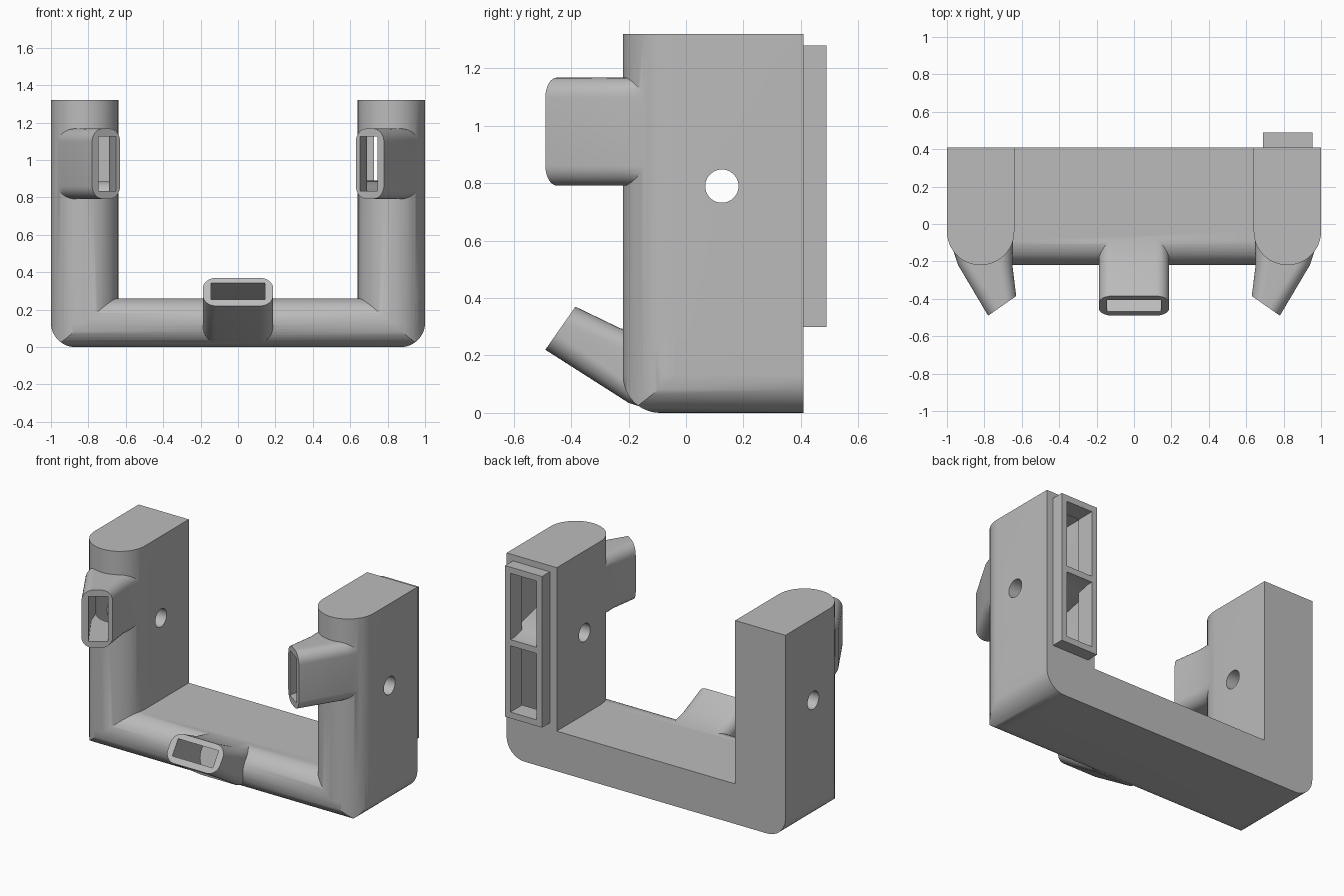
import bpy, bmesh, math
from mathutils import Vector

default = bpy.data.objects.get("Cube")
if default:
    bpy.data.objects.remove(default, do_unlink=True)

grey = bpy.data.materials.new("plain grey")
grey.use_nodes = True
grey.diffuse_color = (0.5, 0.5, 0.5, 1)
grey.node_tree.nodes["Principled BSDF"].inputs["Base Color"].default_value = (0.5, 0.5, 0.5, 1)

BACK, FRONT, WALL = 0.41, -0.22, 0.04
TOP, BEAM, POST = 1.32, 0.26, 0.36
NOZZLE_Z = 0.98


def loft(name, rings):
    """Closed solid through a list of equal-length rings of points."""
    bm = bmesh.new()
    rows = [[bm.verts.new(p) for p in ring] for ring in rings]
    n = len(rows[0])
    for a, b in zip(rows, rows[1:]):
        for i in range(n):
            bm.faces.new((a[i], a[(i + 1) % n], b[(i + 1) % n], b[i]))
    bm.faces.new(rows[0])
    bm.faces.new(rows[-1])
    bmesh.ops.recalc_face_normals(bm, faces=bm.faces)
    mesh = bpy.data.meshes.new(name)
    bm.to_mesh(mesh)
    bm.free()
    mesh.materials.append(grey)
    ob = bpy.data.objects.new(name, mesh)
    bpy.context.collection.objects.link(ob)
    return ob


def prism(name, pts, axis, lo, hi):
    """Extrude a flat outline along one axis."""
    def place(p, t):
        q = list(p)
        q.insert("xyz".index(axis), t)
        return q
    return loft(name, [[place(p, t) for p in pts] for t in (lo, hi)])


def box(name, x0, x1, y0, y1, z0, z1):
    return prism(name, [(x0, y0), (x1, y0), (x1, y1), (x0, y1)], "z", z0, z1)


def arc(cx, cy, r, a0, a1, n=12):
    angles = [math.radians(a0 + (a1 - a0) * i / n) for i in range(n + 1)]
    return [(cx + r * math.cos(a), cy + r * math.sin(a)) for a in angles]


def combine(target, other, operation):
    """Apply a boolean and discard the helper."""
    other.hide_render = True
    mod = target.modifiers.new("join", "BOOLEAN")
    mod.object, mod.operation, mod.solver = other, operation, "EXACT"
    bpy.ops.object.select_all(action="DESELECT")
    bpy.context.view_layer.objects.active = target
    target.select_set(True)
    bpy.ops.object.modifier_apply(modifier=mod.name)
    bpy.data.objects.remove(other, do_unlink=True)


def d_outline(lo, hi, front, back):
    """Outline with a half-round front and a square back: (across, depth)."""
    r = (hi - lo) / 2
    return arc((lo + hi) / 2, front + r, r, 180, 360, 24) + [(hi, back), (lo, back)]


def post(name, side, inset, z0, z1):
    lo, hi = sorted((side * (1 - POST + inset), side * (1 - inset)))
    return prism(name, d_outline(lo, hi, FRONT + inset, BACK - inset), "z", z0, z1)


def beam(name, inset, reach):
    pts = d_outline(inset, BEAM - inset, FRONT + inset, BACK - inset)
    return prism(name, [(y, z) for z, y in pts], "x", -reach, reach)


def nozzle(name, outer, inner, place, core=False):
    """Bent nozzle between an outer and an inner wall line; core is its bore."""
    rings = []
    for k, (o, i) in enumerate(zip(outer, inner)):
        o, i = Vector(o), Vector(i)
        mid, half = (o + i) / 2, (i - o).length / 2
        across = (i - o).normalized()
        w = 0.145 if core else 0.188
        if core:
            half -= WALL
            if k == len(outer) - 1:
                mid += Vector((-across.y, across.x)) * 0.03
            section = [(-half, -w), (half, -w), (half, w), (-half, w)]
        else:
            r = 0.07
            section = []
            for q, (sx, sy) in enumerate(((1, 1), (-1, 1), (-1, -1), (1, -1))):
                section += arc(sx * (half - r), sy * (w - r), r, q * 90, q * 90 + 90, 8)
        rings.append([place(mid + across * t, s) for t, s in section])
    return loft(name, rings)


# Nozzle wall lines as (depth, distance from the outer face)
end_out, end_in = (-0.49, 0.22), (-0.385, 0.37)
post_out = [(-0.05, 0.003), (-0.22, 0.06), end_out]
post_in = [(-0.05, 0.355), (-0.22, 0.35), end_in]
beam_out = [(-0.1, 0.003), (-0.2, 0.035), end_out]
beam_in = [(-0.06, 0.255), (-0.23, 0.295), end_in]


def side_place(side):
    return lambda p, s: (side * (1 - p.y), p.x, NOZZLE_Z + s)


def centre_place(p, s):
    return (s, p.x, p.y)


nozzles = [(post_out, post_in, side_place(-1)),
           (post_out, post_in, side_place(1)),
           (beam_out, beam_in, centre_place)]

# Outer shell: cross beam with rounded ends
body = beam("duct_body", 0, 1.1)
r = POST / 2
plan = arc(-1 + r, FRONT + r, r, 180, 270) + arc(1 - r, FRONT + r, r, 270, 360)
combine(body, prism("plan_trim", plan + [(1, 0.6), (-1, 0.6)], "z", -0.1, 0.4), "INTERSECT")
r = BEAM / 2
corners = arc(-1 + r, r, r, 180, 270) + arc(1 - r, r, r, 270, 360)
combine(body, prism("corner_trim", corners + [(1, 0.5), (-1, 0.5)], "y", -0.5, 0.6), "INTERSECT")

# Posts, nozzles and rear flange
for side in (-1, 1):
    combine(body, post("post", side, 0, BEAM / 2, TOP), "UNION")
for spec in nozzles:
    combine(body, nozzle("nozzle", *spec), "UNION")
combine(body, box("rear_flange", 0.69, 0.955, 0.35, 0.49, 0.30, 1.28), "UNION")

# Air passage inside the walls
passage = beam("passage", WALL, 0.85)
for side in (-1, 1):
    combine(passage, post("post_passage", side, WALL, 0.12, TOP - WALL), "UNION")
for spec in nozzles:
    combine(passage, nozzle("nozzle_bore", *spec, core=True), "UNION")
for z0, z1 in ((0.34, 0.77), (0.81, 1.24)):
    combine(passage, box("window", 0.728, 0.917, 0.3, 0.6, z0, z1), "UNION")

# Sloped divider behind the flange and sleeves around the cross holes
ramp = [(0.45, 0.77), (0.45, 0.81), (0.125, 0.89), (-0.25, 0.83), (-0.25, 0.75), (0.125, 0.69)]
combine(passage, prism("divider", ramp, "x", 0.65, 0.99), "DIFFERENCE")
hole_y, hole_z = 0.125, 0.79
sleeve = arc(hole_y, hole_z, 0.095, 0, 350, 35)
combine(passage, prism("sleeve", sleeve, "x", -0.99, -0.65), "DIFFERENCE")
combine(body, passage, "DIFFERENCE")
hole = arc(hole_y, hole_z, 0.058, 0, 350, 35)
combine(body, prism("cross_hole", hole, "x", -1.2, 1.2), "DIFFERENCE")

# Single material and crisp-edged smooth shading
body.data.materials.clear()
body.data.materials.append(grey)
for face in body.data.polygons:
    face.material_index = 0
bpy.ops.object.select_all(action="DESELECT")
body.select_set(True)
bpy.context.view_layer.objects.active = body
bpy.ops.object.shade_smooth_by_angle(angle=math.radians(30))
